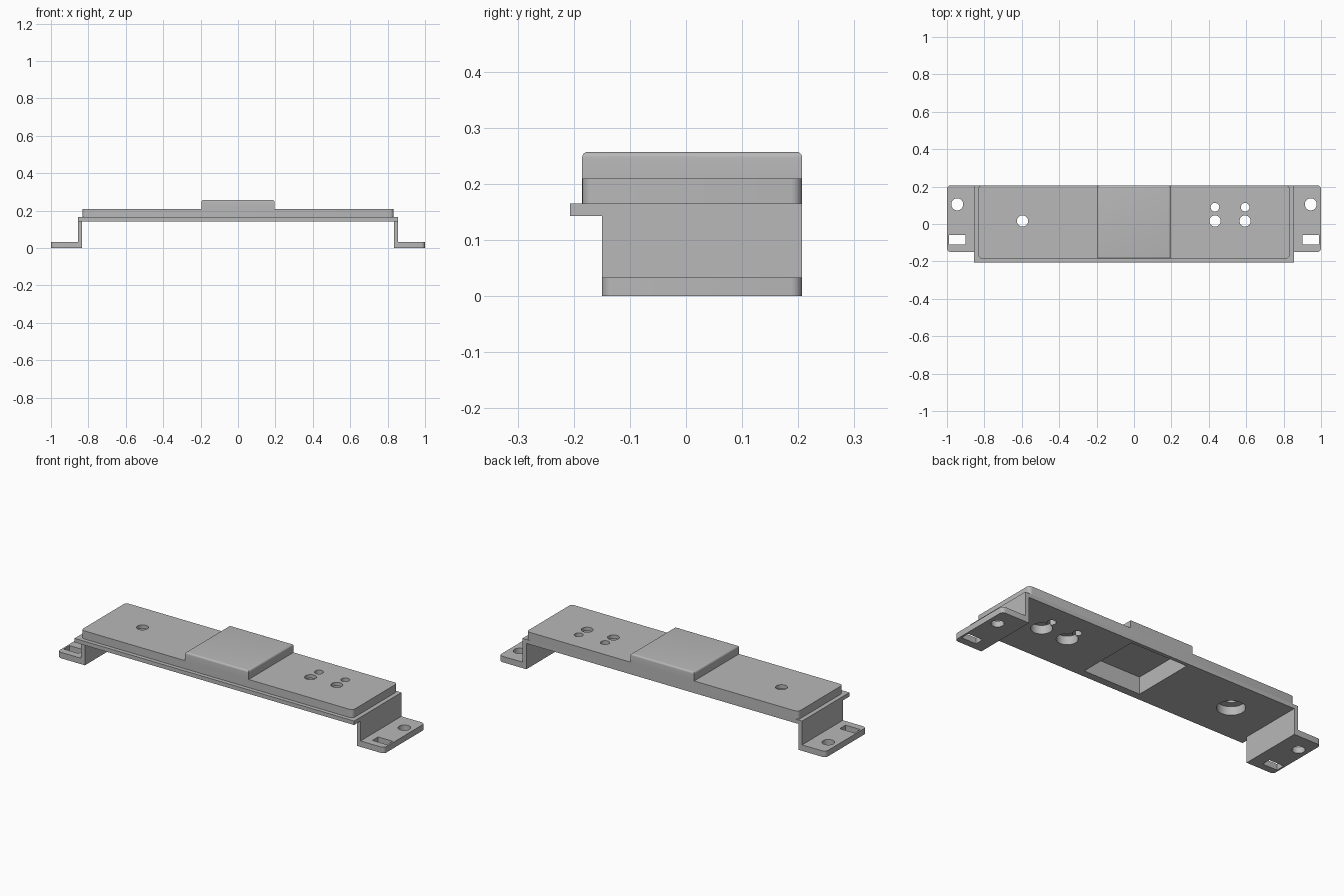
import bpy
import bmesh
from mathutils import Matrix, Vector

cube = bpy.data.objects.get("Cube")
if cube:
    bpy.data.objects.remove(cube, do_unlink=True)

grey = bpy.data.materials.new("plain grey")
grey.use_nodes = True
colour = (0.48, 0.48, 0.48, 1)
grey.diffuse_color = colour
grey.node_tree.nodes["Principled BSDF"].inputs["Base Color"].default_value = colour


def finish(name, bm):
    mesh = bpy.data.meshes.new(name)
    bm.to_mesh(mesh)
    bm.free()
    mesh.materials.append(grey)
    obj = bpy.data.objects.new(name, mesh)
    bpy.context.collection.objects.link(obj)
    return obj


def box(name, x, y, z, radius=0, rounded=None):
    """Box from ranges; edges chosen by the rounded rule get a round bevel."""
    low, high = (Vector(v) for v in zip(x, y, z))
    bm = bmesh.new()
    bmesh.ops.create_cube(bm, size=1)
    for v in bm.verts:
        v.co = [(a + b) / 2 + c * (b - a) for a, b, c in zip(low, high, v.co)]
    if rounded:
        edges = [e for e in bm.edges if rounded(*(v.co for v in e.verts))]
        bmesh.ops.bevel(bm, geom=edges, offset=radius, segments=5,
                        profile=0.5, affect='EDGES')
    return finish(name, bm)


def drill(x, y, radius, bottom, top):
    bm = bmesh.new()
    bmesh.ops.create_cone(bm, cap_ends=True, segments=40, radius1=radius,
                          radius2=radius, depth=top - bottom,
                          matrix=Matrix.Translation((x, y, (bottom + top) / 2)))
    return finish("cutter", bm)


def activate(obj):
    bpy.ops.object.select_all(action='DESELECT')
    obj.select_set(True)
    bpy.context.view_layer.objects.active = obj


def cut(obj, cutters):
    activate(obj)
    for cutter in cutters:
        mod = obj.modifiers.new("cut", 'BOOLEAN')
        mod.operation = 'DIFFERENCE'
        mod.solver = 'EXACT'
        mod.object = cutter
        bpy.ops.object.modifier_apply(modifier=mod.name)


def remove(cutters):
    for cutter in cutters:
        bpy.data.objects.remove(cutter, do_unlink=True)


def upright(a, b):
    return abs(a.z - b.z) > 0.01


BACK = 0.207
FRONT = -0.185
BASE_Z, COVER_Z, BLOCK_Z, TOP = 0.143, 0.165, 0.21, 0.257

# Long plates and the raised centre block
base = box("base_plate", (-0.856, 0.856), (-BACK, BACK), (BASE_Z, COVER_Z))
cover = box("cover_plate", (-0.832, 0.832), (FRONT, BACK), (COVER_Z, BLOCK_Z),
            0.02, upright)
block = box("centre_block", (-0.195, 0.195), (FRONT, BACK), (BLOCK_Z, TOP),
            0.01, lambda a, b: min(a.z, b.z) > BLOCK_Z + 0.01)

# Pocket open from below, and the button and sensor holes
pocket = box("cutter", (-0.173, 0.173), (-0.165, 0.187), (0.1, 0.237))
cutters = [pocket]
for x, wide in ((-0.596, 0.07), (0.433, 0.053), (0.594, 0.053)):
    cutters.append(drill(x, 0.016, 0.03, 0.1, 0.3))
    cutters.append(drill(x, 0.016, wide, 0.1, 0.19))
for x in (0.433, 0.594):
    cutters.append(drill(x, 0.09, 0.023, 0.1, 0.3))
cut(base, cutters)
cut(cover, cutters)
cut(block, [pocket])
remove(cutters)

# Mounting legs and slotted feet
feet = []
for side, sign in (("left", 1), ("right", -1)):
    def span(a, b):
        return sorted((sign * a, sign * b))

    box(side + "_leg", span(0.833, 0.856), (-0.15, BACK), (0.033, BASE_Z))
    foot = box(side + "_foot", span(0.833, 1), (-0.15, BACK), (0, 0.033), 0.02,
               lambda a, b: upright(a, b) and abs(a.x) > 0.9)
    holes = [drill(sign * 0.945, 0.105, 0.032, -0.1, 0.1),
             box("cutter", span(0.9, 0.99), (-0.11, -0.06), (-0.1, 0.1))]
    cut(foot, holes)
    remove(holes)
    feet.append(foot)

# Smooth rounded edges and holes
for obj in [base, cover, block] + feet:
    activate(obj)
    bpy.ops.object.shade_smooth_by_angle(angle=0.6)
